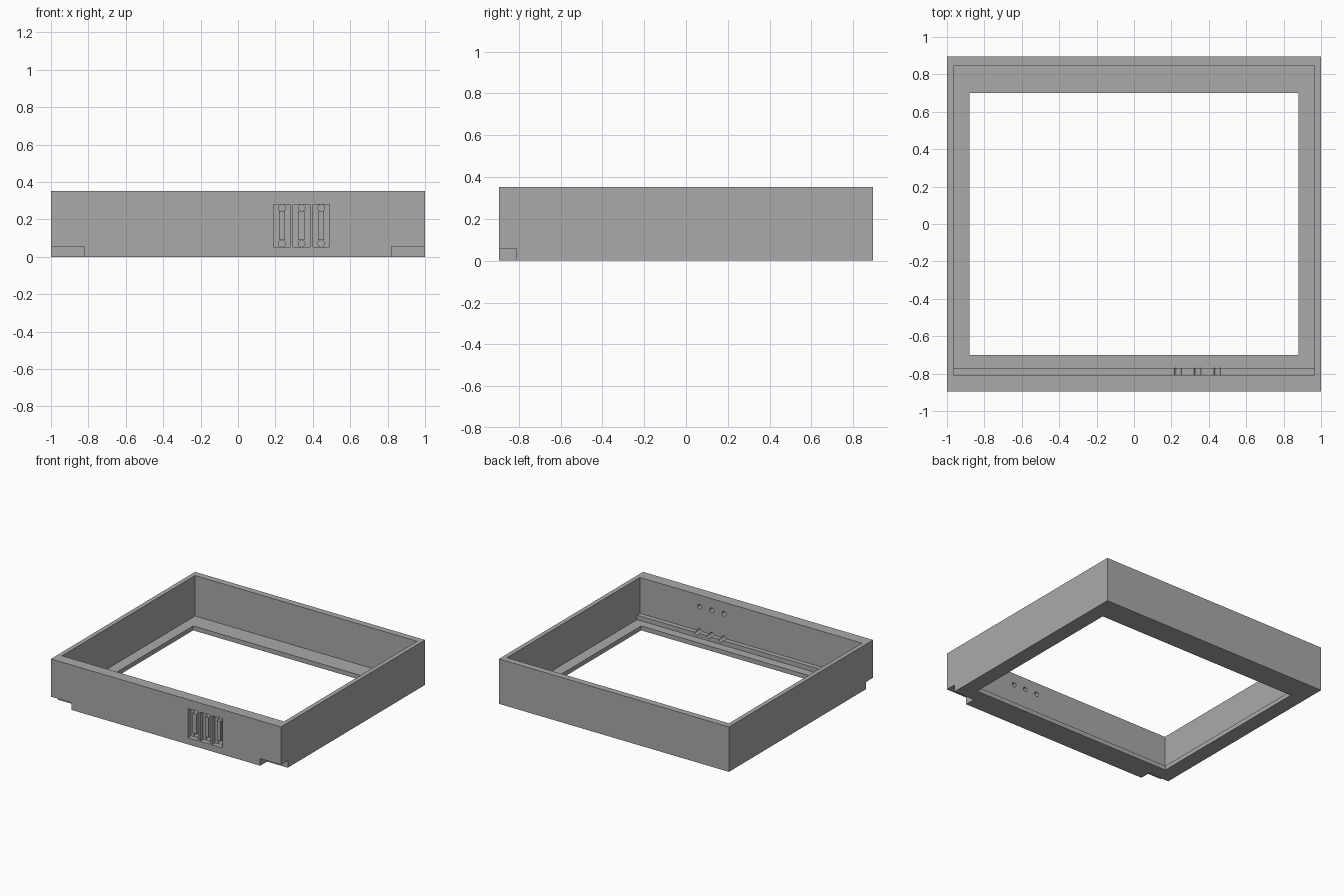
import bpy
import math

cube = bpy.data.objects.get("Cube")
if cube:
    bpy.data.objects.remove(cube, do_unlink=True)

grey = bpy.data.materials.new("plain_grey")
grey.use_nodes = True
grey.diffuse_color = (0.4, 0.4, 0.4, 1)
grey.node_tree.nodes["Principled BSDF"].inputs["Base Color"].default_value = (0.4, 0.4, 0.4, 1)


def box(name, x, y, z):
    """Box from (min, max) ranges."""
    bpy.ops.mesh.primitive_cube_add(size=1)
    ob = bpy.context.object
    ob.name = name
    for v in ob.data.vertices:
        v.co = [r[0] if c < 0 else r[1] for c, r in zip(v.co, (x, y, z))]
    ob.data.materials.append(grey)
    return ob


def cut(target, cutter):
    """Subtract the cutter and discard it."""
    mod = target.modifiers.new("cut", 'BOOLEAN')
    mod.operation = 'DIFFERENCE'
    mod.solver = 'EXACT'
    mod.object = cutter
    bpy.ops.object.select_all(action='DESELECT')
    bpy.context.view_layer.objects.active = target
    target.select_set(True)
    bpy.ops.object.modifier_apply(modifier=mod.name)
    bpy.data.objects.remove(cutter, do_unlink=True)


FRONT = -0.895
POCKET_BACK = FRONT + 0.04
HOLE_R = 0.018
HOLE_Z = (0.071, 0.262)

# Outer frame block
frame = box("frame", (-1, 1), (FRONT, 0.895), (0, 0.353))

# Cavity above the front step, cavity down to the floor lip, open bottom
cut(frame, box("upper_cavity", (-0.965, 0.965), (-0.806, 0.845), (0.071, 0.5)))
cut(frame, box("lower_cavity", (-0.965, 0.965), (-0.769, 0.845), (0.035, 0.5)))
cut(frame, box("opening", (-0.88, 0.88), (-0.7, 0.7), (-0.1, 0.5)))

# Notches under both front corners
for side in (-1, 1):
    cut(frame, box("notch", sorted((side * 0.82, side * 1.1)), (-1, -0.81), (-0.1, 0.056)))

# Three front pockets, each with two through holes and an upright rib
for i, x in enumerate((0.235, 0.34, 0.445)):
    cut(frame, box("pocket", (x - 0.045, x + 0.045), (-1, POCKET_BACK), (0.052, 0.281)))
    for z in HOLE_Z:
        bpy.ops.mesh.primitive_cylinder_add(vertices=24, radius=HOLE_R, depth=0.26,
                                            location=(x, -0.87, z),
                                            rotation=(math.pi / 2, 0, 0))
        cut(frame, bpy.context.object)
    box(f"pocket_rib_{i + 1}", (x - 0.016, x + 0.016),
        (POCKET_BACK - 0.02, POCKET_BACK + 0.005),
        (HOLE_Z[0] + HOLE_R, HOLE_Z[1] - HOLE_R))

# Smooth hole walls, sharp edges elsewhere
bpy.ops.object.select_all(action='DESELECT')
bpy.context.view_layer.objects.active = frame
frame.select_set(True)
bpy.ops.object.shade_smooth_by_angle(angle=math.radians(30))
